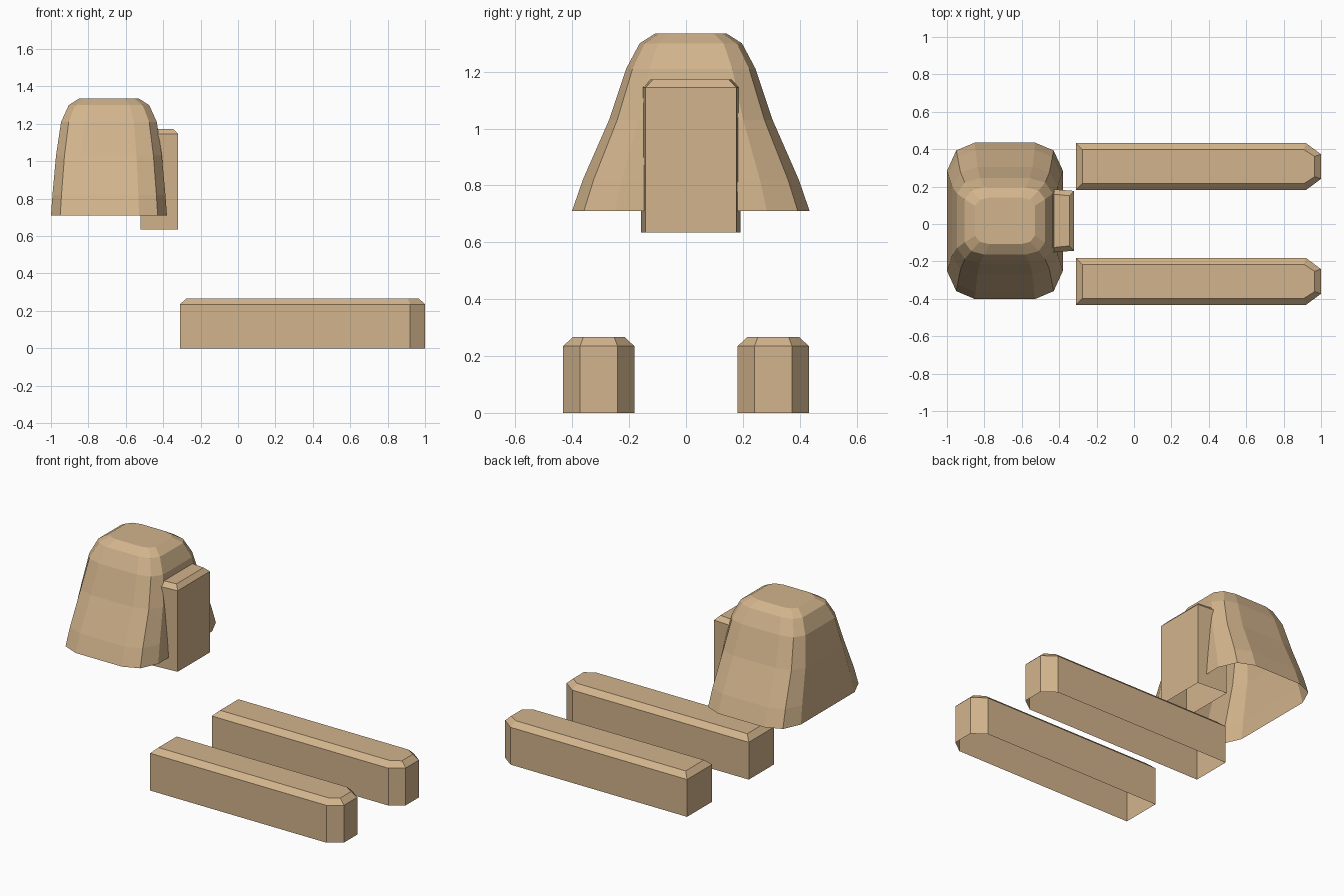
import bpy, bmesh

cube = bpy.data.objects.get("Cube")
if cube:
    bpy.data.objects.remove(cube, do_unlink=True)

tan = bpy.data.materials.new("tan")
tan.use_nodes = True
tan.diffuse_color = (0.645, 0.456, 0.263, 1)
tan.node_tree.nodes["Principled BSDF"].inputs["Base Color"].default_value = tan.diffuse_color


def loft(name, rings, location=(0, 0, 0)):
    """Skin rings from bottom to top, closing the top and leaving the bottom open."""
    bm = bmesh.new()
    loops = [[bm.verts.new(p) for p in ring] for ring in rings]
    for low, high in zip(loops, loops[1:]):
        n = len(low)
        for i in range(n):
            j = (i + 1) % n
            bm.faces.new((low[i], low[j], high[j], high[i]))
    bm.faces.new(loops[-1])
    bmesh.ops.recalc_face_normals(bm, faces=bm.faces)
    mesh = bpy.data.meshes.new(name)
    bm.to_mesh(mesh)
    bm.free()
    mesh.materials.append(tan)
    obj = bpy.data.objects.new(name, mesh)
    obj.location = location
    bpy.context.collection.objects.link(obj)
    return obj


def rounded_ring(hx, hy, z):
    """Rectangle whose corners are cut into two facets."""
    corner = [(hx, hy * 0.64), (hx * 0.84, hy * 0.9), (hx * 0.52, hy)]
    points = []
    for sx, sy in ((1, 1), (-1, 1), (-1, -1), (1, -1)):
        quarter = corner if sx * sy > 0 else corner[::-1]
        points += [(sx * x, sy * y, z) for x, y in quarter]
    return points


# Flared shell: half width, half depth, height
shell_profile = [(0.31, 0.418, 0.71), (0.302, 0.38, 0.82), (0.283, 0.288, 1.03),
                 (0.256, 0.228, 1.21), (0.215, 0.18, 1.30), (0.16, 0.125, 1.335)]
loft("flared_shell", [rounded_ring(*p) for p in shell_profile], (-0.69, 0.017, 0))


# Upright block on the side of the shell, slightly narrower outward
def block_ring(inset, z):
    x0, x1 = -0.52 + inset, -0.32 - inset
    y0, y1 = 0.175 - inset, 0.16 - inset
    return [(x0, -y0, z), (x1, -y1, z), (x1, y1, z), (x0, y0, z)]


loft("side_block", [block_ring(0, 0.635), block_ring(0, 1.145), block_ring(0.026, 1.172)],
     (0, 0.017, 0))


# Two long bars with clipped tips and a chamfered top
def bar_ring(inset, z):
    back, shoulder, tip = -0.31 + inset, 0.92 - inset * 0.35, 1.0 - inset
    half, nose = 0.125 - inset, 0.066 - inset * 0.35
    return [(back, -half, z), (shoulder, -half, z), (tip, -nose, z),
            (tip, nose, z), (shoulder, half, z), (back, half, z)]


for name, y in (("left_bar", 0.307), ("right_bar", -0.307)):
    loft(name, [bar_ring(0, 0), bar_ring(0, 0.235), bar_ring(0.034, 0.267)], (0, y, 0))
